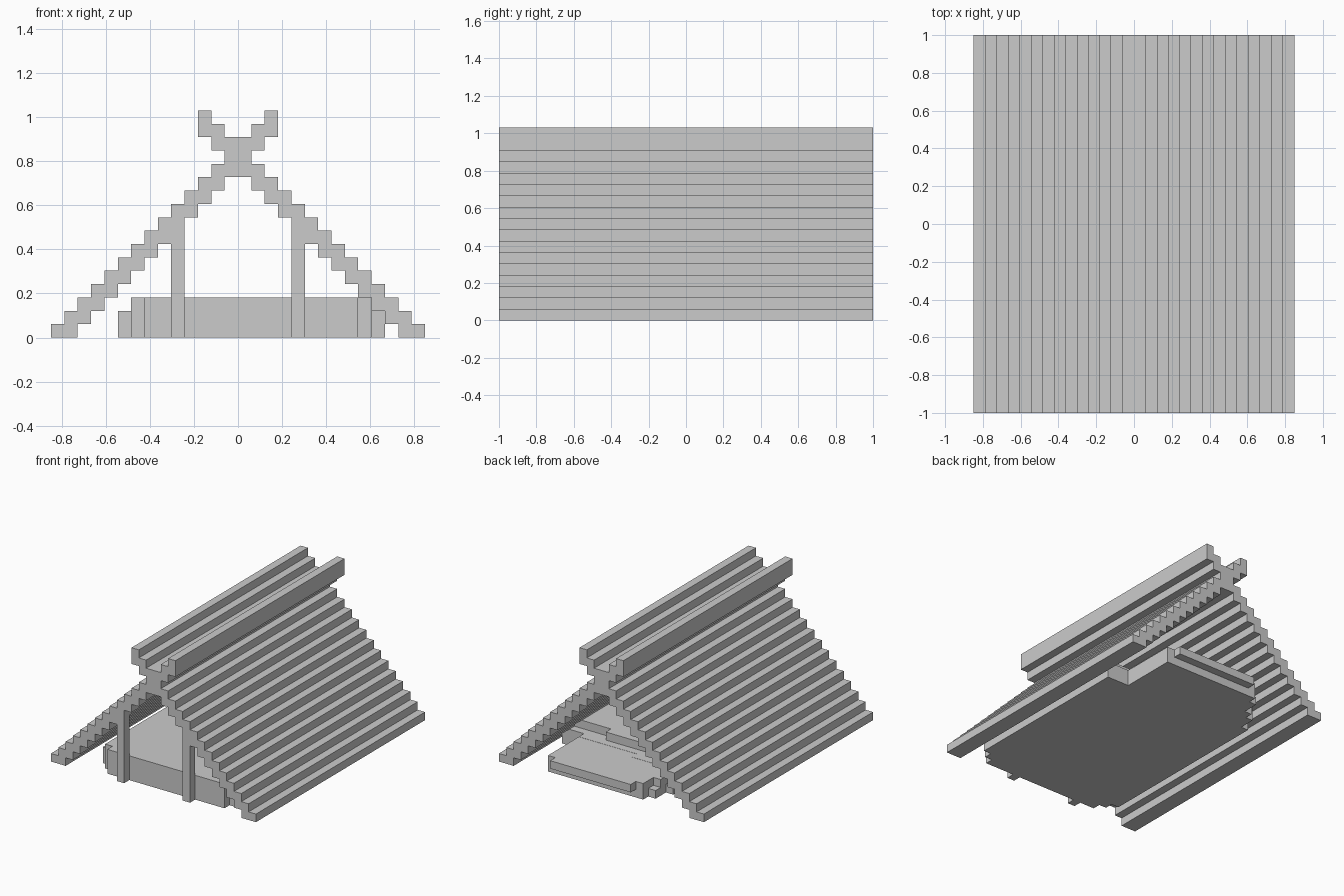
import bpy, bmesh

if "Cube" in bpy.data.objects:
    bpy.data.objects.remove(bpy.data.objects["Cube"])

P = 2 / 33          # size of one block
HALF = 16.5         # half depth in blocks


def prism(name, pts, lo, hi, axis):
    """Extrude an outline (in blocks) along 'y' (pts are x,z) or 'z' (pts are x,depth from front)."""
    def place(a, b, t):
        if axis == 'y':
            return (a * P, (t - HALF) * P, b * P)
        return (a * P, (b - HALF) * P, t * P)
    bm = bmesh.new()
    face = bm.faces.new([bm.verts.new(place(a, b, lo)) for a, b in pts])
    ext = bmesh.ops.extrude_face_region(bm, geom=[face])
    d = (hi - lo) * P
    vec = (0, d, 0) if axis == 'y' else (0, 0, d)
    bmesh.ops.translate(bm, vec=vec,
                        verts=[v for v in ext['geom'] if isinstance(v, bmesh.types.BMVert)])
    bmesh.ops.recalc_face_normals(bm, faces=bm.faces)
    me = bpy.data.meshes.new(name)
    bm.to_mesh(me)
    bm.free()
    ob = bpy.data.objects.new(name, me)
    bpy.context.collection.objects.link(ob)
    return ob


def mirror(pts):
    return [(-x, z) for x, z in reversed(pts)]


# Stepped A-frame roof with crossed ridge
outer = [(14 - i, i + k) for i in range(14) for k in (0, 1)]
outer += [(2, 14), (2, 15), (3, 15), (3, 17), (2, 17), (2, 16), (1, 16), (1, 15)]
inner = [(12 - i, i + k) for i in range(12) for k in (0, 1)]
left_inner = [(-x, z) for x, z in inner]
prism("roof", outer + mirror(outer) + left_inner + inner[::-1], 0, 33, 'y')

# Front posts
for side, x in (("left", -5), ("right", 4)):
    prism("front_post_" + side, [(x, 0), (x + 1, 0), (x + 1, 8), (x, 8)], 0, 1, 'y')

# Bedding block: wide base and inset top, back edge slightly slanted
prism("bedding_base", [(-7, 1), (9, 1), (9, 2), (10, 2), (10, 3), (11, 3), (11, 25),
                       (8, 25), (8, 26), (0, 26), (0, 27), (-6, 27), (-6, 28), (-8, 28),
                       (-8, 26), (-9, 26), (-9, 3), (-8, 3), (-8, 2), (-7, 2)], 0, 2, 'z')
prism("bedding_top", [(-7, 1), (9, 1), (9, 2), (10, 2), (10, 24), (5, 24), (5, 25),
                      (-2, 25), (-2, 26), (-8, 26), (-8, 2), (-7, 2)], 2, 3, 'z')

# Low rear step, upper layer slightly overhanging
prism("rear_step_lower", [(-7, 26), (8, 25), (8, 32), (-5, 32), (-5, 31), (-6, 31),
                          (-6, 29), (-7, 29)], 0, 1, 'z')
prism("rear_step_upper", [(-6, 26), (8, 25), (8, 32), (7, 32), (7, 33), (-4, 33), (-4, 32),
                          (-5, 32), (-5, 30), (-6, 30)], 1, 1.98, 'z')
